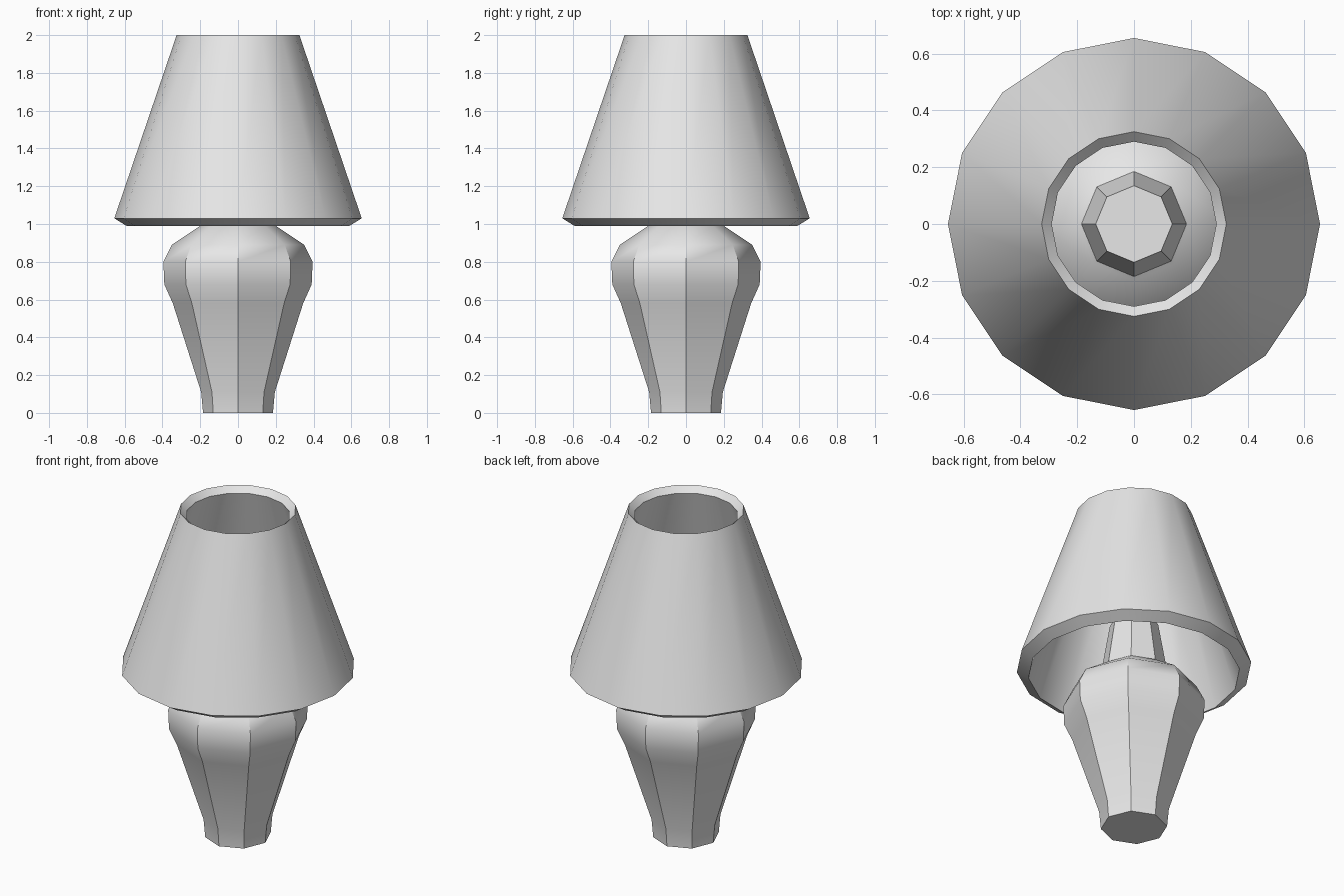
import bpy, bmesh, math

cube = bpy.data.objects.get("Cube")
if cube:
    bpy.data.objects.remove(cube, do_unlink=True)

# One plain colour for the whole lamp
grey = bpy.data.materials.new("light_grey")
grey.use_nodes = True
colour = (0.8, 0.8, 0.8, 1)
grey.diffuse_color = colour
grey.node_tree.nodes["Principled BSDF"].inputs["Base Color"].default_value = colour


def lathe(name, profile, sides, loop=False):
    """Revolve (radius, height) points; loop joins last to first, else ends are capped."""
    bm = bmesh.new()
    rings = []
    for r, z in profile:
        rings.append([bm.verts.new((r * math.cos(math.tau * i / sides),
                                    r * math.sin(math.tau * i / sides), z))
                      for i in range(sides)])
    pairs = list(zip(rings, rings[1:]))
    if loop:
        pairs.append((rings[-1], rings[0]))
    else:
        bm.faces.new(rings[0][::-1])
        bm.faces.new(rings[-1])
    for low, high in pairs:
        for i in range(sides):
            j = (i + 1) % sides
            bm.faces.new((low[i], low[j], high[j], high[i]))
    bmesh.ops.recalc_face_normals(bm, faces=bm.faces[:])
    mesh = bpy.data.meshes.new(name)
    bm.to_mesh(mesh)
    bm.free()
    mesh.materials.append(grey)
    obj = bpy.data.objects.new(name, mesh)
    bpy.context.collection.objects.link(obj)
    bpy.ops.object.select_all(action='DESELECT')
    obj.select_set(True)
    bpy.context.view_layer.objects.active = obj
    bpy.ops.object.shade_smooth_by_angle(angle=math.radians(30))
    return obj


# Eight-sided vase body with the tapered neck rising into the shade
lathe("lamp_base", [(0.185, 0), (0.195, 0.11), (0.345, 0.58), (0.39, 0.68),
                    (0.395, 0.8), (0.35, 0.89), (0.2, 0.99), (0.185, 1.0),
                    (0.135, 1.3)], 8)

# Sixteen-sided shade: outer wall, then the inner wall set slightly lower
lathe("lamp_shade", [(0.655, 1.03), (0.325, 2.0),
                     (0.29, 1.965), (0.59, 0.99)], 16, loop=True)
